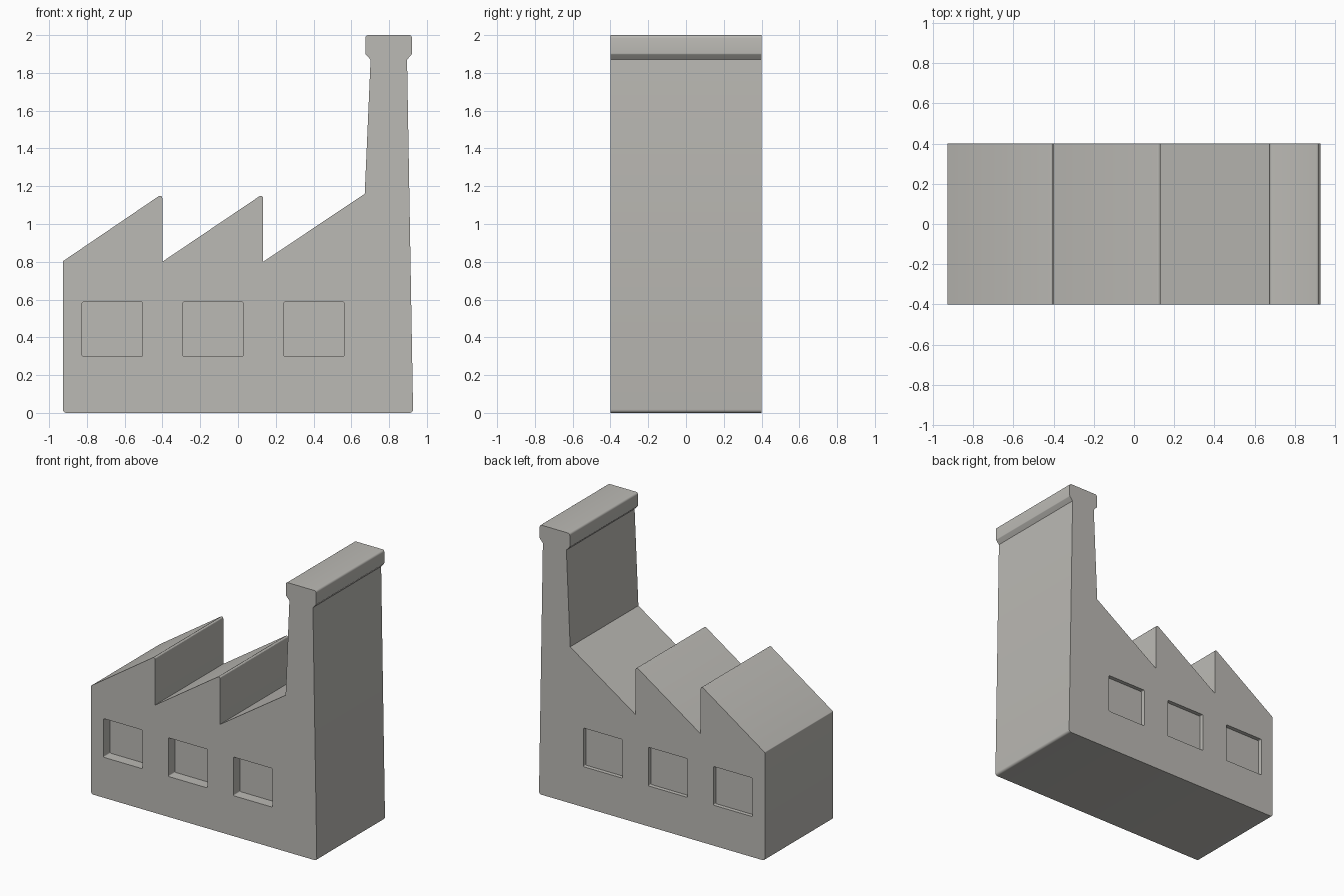
import bpy, bmesh, math
from mathutils import Vector

if "Cube" in bpy.data.objects:
    bpy.data.objects.remove(bpy.data.objects["Cube"])

HALF_DEPTH = 0.40

concrete = bpy.data.materials.new("warm_grey")
concrete.diffuse_color = (0.50, 0.49, 0.46, 1)
concrete.use_nodes = True
concrete.node_tree.nodes["Principled BSDF"].inputs["Base Color"].default_value = concrete.diffuse_color


def rounded(corners, steps=4):
    """Outline from (x, z, radius) corners, each filleted with an arc."""
    out = []
    n = len(corners)
    for i, (x, z, r) in enumerate(corners):
        p = Vector((x, z))
        if r == 0:
            out.append(p)
            continue
        a = (Vector(corners[i - 1][:2]) - p).normalized()
        b = (Vector(corners[(i + 1) % n][:2]) - p).normalized()
        half = a.angle(b) / 2
        centre = p + (a + b).normalized() * (r / math.sin(half))
        start = p + a * (r / math.tan(half)) - centre
        end = p + b * (r / math.tan(half)) - centre
        sweep = start.angle_signed(end)
        for k in range(steps + 1):
            t = -sweep * k / steps
            c, s = math.cos(t), math.sin(t)
            out.append(centre + Vector((start.x * c - start.y * s,
                                        start.x * s + start.y * c)))
    return out


def extrude_outline(name, outline, y0, y1):
    """Prism from an x-z outline between two y planes."""
    bm = bmesh.new()
    face = bm.faces.new([bm.verts.new((p.x, y0, p.y)) for p in outline])
    new = bmesh.ops.extrude_face_region(bm, geom=[face])["geom"]
    bmesh.ops.translate(bm, vec=(0, y1 - y0, 0),
                        verts=[v for v in new if isinstance(v, bmesh.types.BMVert)])
    bmesh.ops.recalc_face_normals(bm, faces=bm.faces)
    mesh = bpy.data.meshes.new(name)
    bm.to_mesh(mesh)
    bm.free()
    obj = bpy.data.objects.new(name, mesh)
    bpy.context.collection.objects.link(obj)
    mesh.materials.append(concrete)
    return obj


# Factory silhouette: sawtooth roof and tapered chimney with a flared cap
silhouette = [
    (-0.927, 0.0, 0.018), (0.927, 0.0, 0.018),
    (0.895, 1.87, 0), (0.921, 1.90, 0.01),
    (0.921, 2.0, 0.015), (0.674, 2.0, 0.015),
    (0.674, 1.90, 0.01), (0.702, 1.87, 0),
    (0.671, 1.16, 0),
    (0.133, 0.80, 0), (0.133, 1.16, 0.012),
    (-0.401, 0.80, 0), (-0.401, 1.16, 0.012),
    (-0.927, 0.803, 0.008),
]
building = extrude_outline("factory_building", rounded(silhouette),
                           -HALF_DEPTH, HALF_DEPTH)

# Window recesses: deep on the front, shallow on the back
for i, x in enumerate((-0.825, -0.292, 0.242)):
    w = [(x, 0.30, 0.007), (x + 0.32, 0.30, 0.007),
         (x + 0.32, 0.587, 0.007), (x, 0.587, 0.007)]
    for side, y0, y1 in (("front", -0.5, -HALF_DEPTH + 0.08),
                         ("back", HALF_DEPTH - 0.03, 0.5)):
        cutter = extrude_outline(f"{side}_window_cutter_{i + 1}", rounded(w), y0, y1)
        cutter.hide_render = True
        cutter.hide_set(True)
        cut = building.modifiers.new(cutter.name, "BOOLEAN")
        cut.operation = "DIFFERENCE"
        cut.solver = "EXACT"
        cut.object = cutter

# Bake the window cuts, then smooth only the small fillets
bpy.context.view_layer.objects.active = building
building.select_set(True)
for m in list(building.modifiers):
    bpy.ops.object.modifier_apply(modifier=m.name)
for obj in list(bpy.data.objects):
    if "cutter" in obj.name:
        bpy.data.objects.remove(obj)
bpy.ops.object.shade_smooth_by_angle(angle=math.radians(30))
